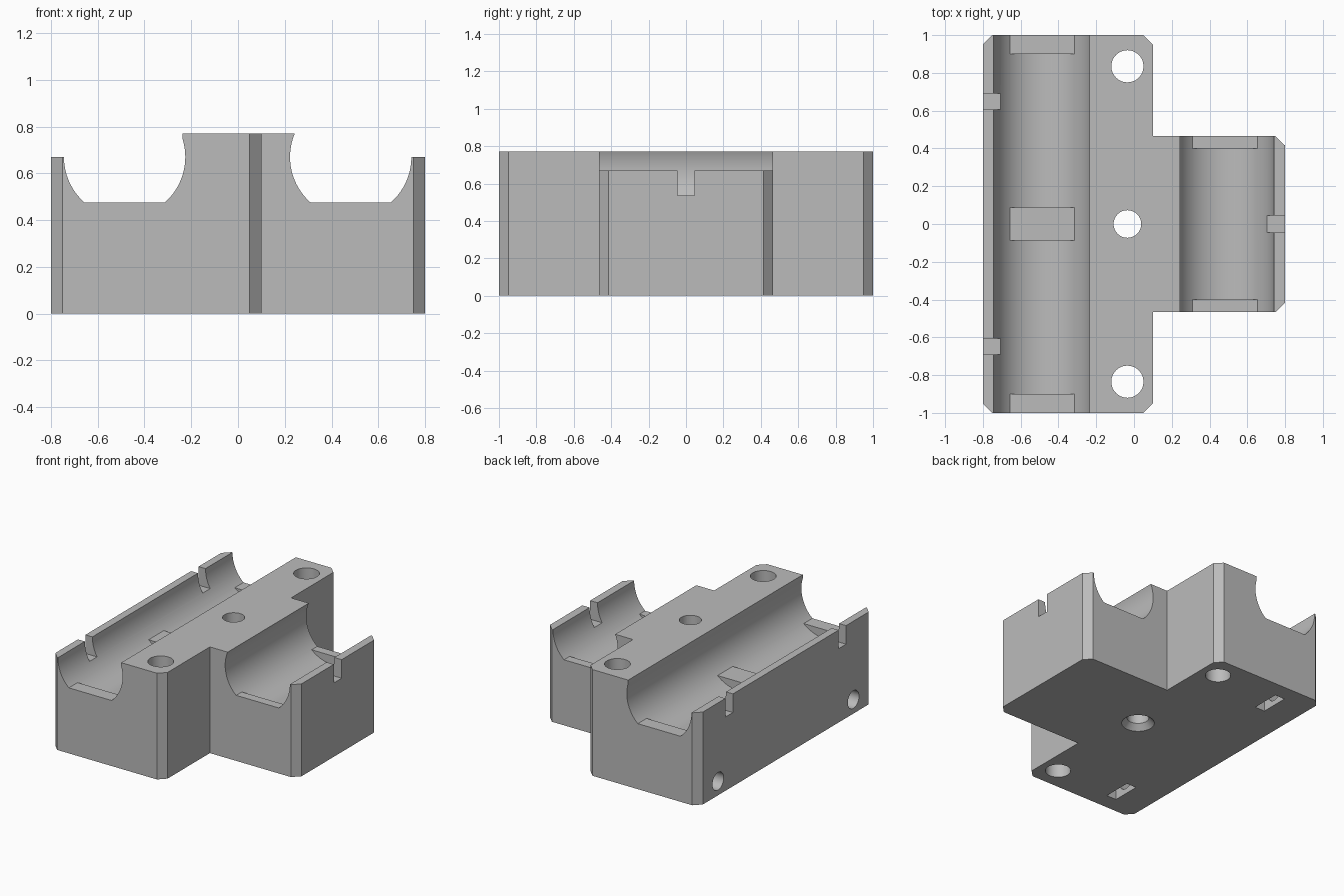
import bpy, bmesh, math

if "Cube" in bpy.data.objects:
    bpy.data.objects.remove(bpy.data.objects["Cube"], do_unlink=True)

TOP, RIM, PAD, R = 0.77, 0.67, 0.475, 0.2595
HALF = math.sqrt(R * R - (RIM - PAD) ** 2)   # half width of the flat pads
BOLT_X = -0.035


def prism(name, points, axis, lo, hi):
    """Extrude a 2D outline along z (points are x, y) or along y (points are x, z)."""
    place = (lambda a, b, t: (a, b, t)) if axis == "z" else (lambda a, b, t: (a, t, b))
    bm = bmesh.new()
    face = bm.faces.new([bm.verts.new(place(a, b, lo)) for a, b in points])
    new = bmesh.ops.extrude_face_region(bm, geom=[face])["geom"]
    shift = place(0, 0, hi - lo)
    bmesh.ops.translate(bm, vec=shift, verts=[v for v in new if isinstance(v, bmesh.types.BMVert)])
    bmesh.ops.recalc_face_normals(bm, faces=bm.faces)
    mesh = bpy.data.meshes.new(name)
    bm.to_mesh(mesh)
    bm.free()
    obj = bpy.data.objects.new(name, mesh)
    bpy.context.collection.objects.link(obj)
    return obj


def box(name, x0, x1, y0, y1, z0, z1):
    return prism(name, [(x0, y0), (x1, y0), (x1, y1), (x0, y1)], "z", z0, z1)


def rod(name, centre, r1, r2, length, rotation=(0, 0, 0)):
    bpy.ops.mesh.primitive_cone_add(vertices=48, radius1=r1, radius2=r2, depth=length,
                                    location=centre, rotation=rotation)
    bpy.context.object.name = name
    return bpy.context.object


def arc(start, end, steps):
    return [(R * math.cos(a), RIM + R * math.sin(a))
            for a in (start + (end - start) * i / steps for i in range(steps + 1))]


def cut(cutter):
    cutter.hide_render = True
    bpy.context.view_layer.objects.active = body
    mod = body.modifiers.new("cut", "BOOLEAN")
    mod.operation, mod.solver, mod.object = "DIFFERENCE", "EXACT", cutter
    bpy.ops.object.modifier_apply(modifier=mod.name)
    bpy.data.objects.remove(cutter, do_unlink=True)


def cut_groove(cx, side, lip, length, spans):
    """Round trough with a low outer rim; side is the sign of the outer x direction."""
    floor = math.asin((PAD - RIM) / R)
    rise = math.asin((TOP - RIM) / R)
    inner = [(max(x, lip) if z > RIM else x, z) for x, z in arc(floor, rise, 24)]
    outer = [(-x, z) for x, z in reversed(arc(floor, 0, 14))]
    shape = inner + [(inner[-1][0], 1), (-0.5, 1), (-0.5, RIM)] + outer
    cut(prism("trough", [(cx - side * x, z) for x, z in shape], "y", -length, length))
    # deeper round floor between the flat pads
    deep = arc(-math.pi - floor, floor, 28) + [(HALF, 0.6), (-HALF, 0.6)]
    for y0, y1 in spans:
        cut(prism("floor", [(cx - side * x, z) for x, z in deep], "y", y0, y1))


# T-shaped block with chamfered corners
half = [(0.1, 0.465), (0.1, 0.95), (0.05, 1), (-0.75, 1), (-0.8, 0.95)]
arm = [(0.8, 0.415), (0.75, 0.465)]
upper = arm + half
outline = upper + [(x, -y) for x, y in reversed(upper)]
body = prism("bearing_block", outline, "z", 0, TOP)

# bearing troughs
cut_groove(-0.485, -1, 0.2485, 1.1, [(-0.9, -0.087), (0.087, 0.9)])
cut_groove(0.482, 1, 0, 0.6, [(-0.4, 0.4)])

# tie notches in the rims
for y in (-0.648, 0.648):
    cut(box("notch", -0.9, -0.6, y - 0.043, y + 0.043, 0.535, 0.9))
cut(box("notch", 0.6, 0.9, -0.045, 0.045, 0.535, 0.9))

# vertical bolt holes, the middle one countersunk from below
for y in (-0.835, 0.835):
    cut(rod("bolt_hole", (BOLT_X, y, 0.4), 0.085, 0.085, 1.2))
cut(rod("centre_hole", (BOLT_X, 0, 0.4), 0.073, 0.073, 1.2))
cut(rod("countersink", (BOLT_X, 0, 0), 0.147, 0.073, 0.08))

# side screw holes with nut pockets from below
for y in (-0.775, 0.775):
    cut(rod("screw_hole", (-0.68, y, 0.102), 0.064, 0.064, 0.46, (0, math.pi / 2, 0)))
    cut(box("nut_pocket", -0.58, -0.5, y - 0.105, y + 0.105, -0.1, 0.2))

# material and shading
grey = bpy.data.materials.new("light_grey")
grey.use_nodes = True
colour = (0.5, 0.5, 0.5, 1)
grey.diffuse_color = colour
grey.node_tree.nodes["Principled BSDF"].inputs["Base Color"].default_value = colour
body.data.materials.clear()
body.data.materials.append(grey)
for face in body.data.polygons:
    face.material_index = 0
bpy.ops.object.select_all(action="DESELECT")
body.select_set(True)
bpy.context.view_layer.objects.active = body
bpy.ops.object.shade_smooth_by_angle(angle=math.radians(25))
